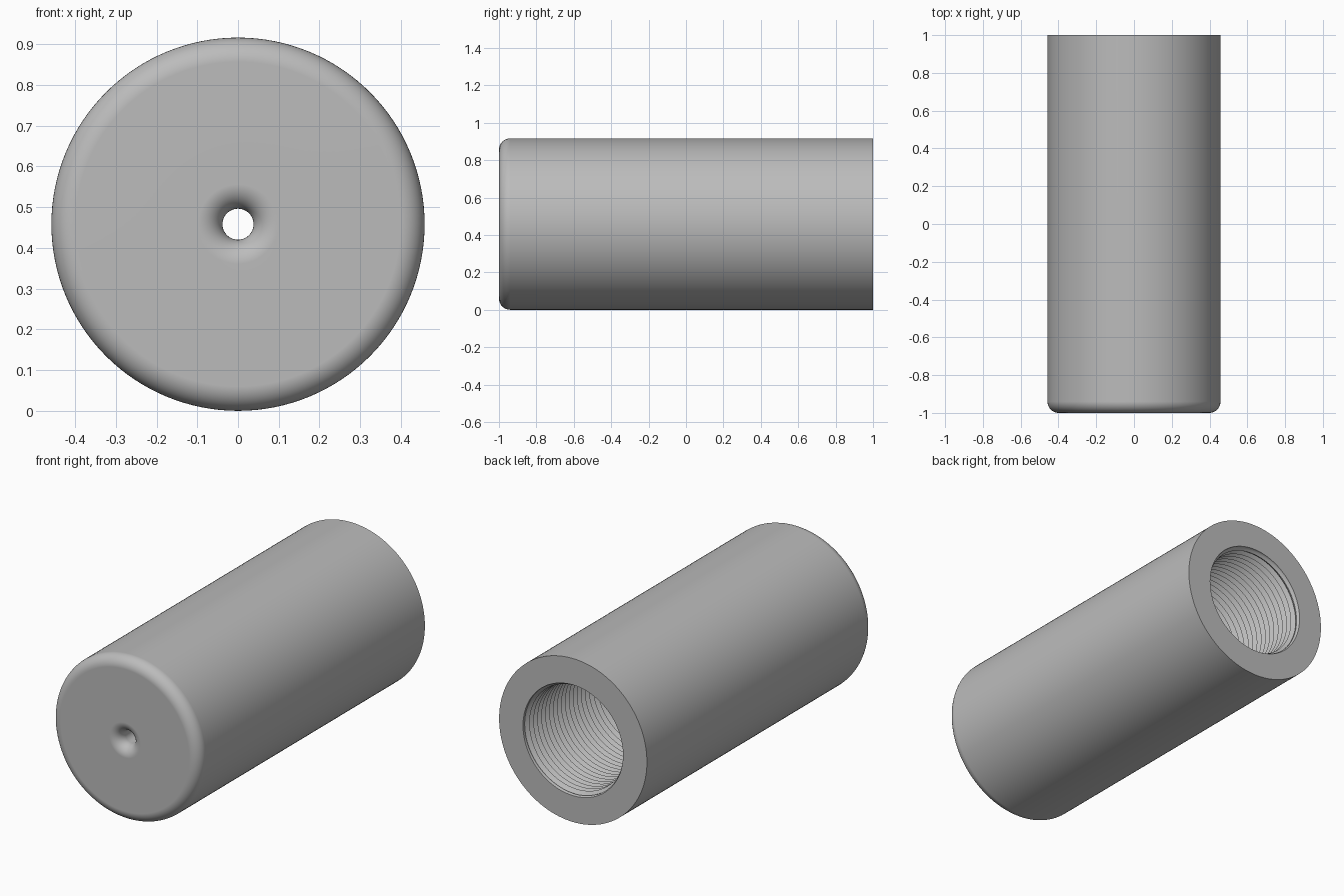
import bpy
import bmesh
from math import sin, cos, pi, tau

if "Cube" in bpy.data.objects:
    bpy.data.objects.remove(bpy.data.objects["Cube"])

RADIUS = 0.458          # outside of the sleeve
FILLET = 0.06           # rounding of front rim and of the pilot hole mouth
HOLE = 0.038            # pilot hole
BORE = 0.31             # threaded bore
FRONT, BACK, FLOOR = -1.0, 1.0, -0.8
PITCH, DEPTH, STEPS = 0.035, 0.02, 4
SEGMENTS = 128


def arc(r, y, start, end, steps=10):
    """Rounded corner in (radius, y) coordinates."""
    angles = [start + (end - start) * i / steps for i in range(steps + 1)]
    return [(r + FILLET * cos(a), y + FILLET * sin(a)) for a in angles]


def thread(turn):
    """Helical ridges along the bore wall, running out at both ends."""
    points = []
    shift = PITCH * turn
    count = int((BACK - FLOOR) / PITCH + 3) * STEPS
    for k in range(count):
        y = FLOOR - 2 * PITCH + k * PITCH / STEPS + shift
        y = min(max(y, FLOOR), BACK)
        phase = ((y - FLOOR - shift) / PITCH) % 1
        ridge = 1 - abs(2 * phase - 1)
        fade = min(1, (BACK - y) / PITCH, (y - FLOOR) / PITCH)
        points.append((BORE - DEPTH * ridge * fade, y))
    return points


# Body profile: back rim, outer wall, rounded front, pilot hole, bore floor
body = [(RADIUS, BACK)]
body += arc(RADIUS - FILLET, FRONT + FILLET, 0, -pi / 2)
body += arc(HOLE + FILLET, FRONT + FILLET, -pi / 2, -pi)
body += [(HOLE, FLOOR), (BORE, FLOOR)]

# Sweep the profile around the long axis
bm = bmesh.new()
columns = []
for i in range(SEGMENTS + 1):
    a = tau * i / SEGMENTS
    profile = thread(i / SEGMENTS) + body
    columns.append([bm.verts.new((r * cos(a), y, RADIUS + r * sin(a)))
                    for r, y in profile])
for left, right in zip(columns, columns[1:]):
    for k in range(len(left) - 1):
        bm.faces.new((left[k], left[k + 1], right[k + 1], right[k]))
bmesh.ops.remove_doubles(bm, verts=bm.verts, dist=0.0001)
bmesh.ops.recalc_face_normals(bm, faces=bm.faces)

mesh = bpy.data.meshes.new("threaded_sleeve")
bm.to_mesh(mesh)
bm.free()
sleeve = bpy.data.objects.new("threaded_sleeve", mesh)
bpy.context.collection.objects.link(sleeve)

# Plain grey finish
grey = bpy.data.materials.new("plain_grey")
grey.use_nodes = True
grey.diffuse_color = (0.5, 0.5, 0.5, 1)
grey.node_tree.nodes["Principled BSDF"].inputs["Base Color"].default_value = (0.5, 0.5, 0.5, 1)
mesh.materials.append(grey)

# Smooth walls, crisp rims, flat end faces
bpy.ops.object.select_all(action="DESELECT")
sleeve.select_set(True)
bpy.context.view_layer.objects.active = sleeve
bpy.ops.object.shade_smooth_by_angle(angle=pi / 6)
weighted = sleeve.modifiers.new("flat_ends", "WEIGHTED_NORMAL")
weighted.keep_sharp = True
